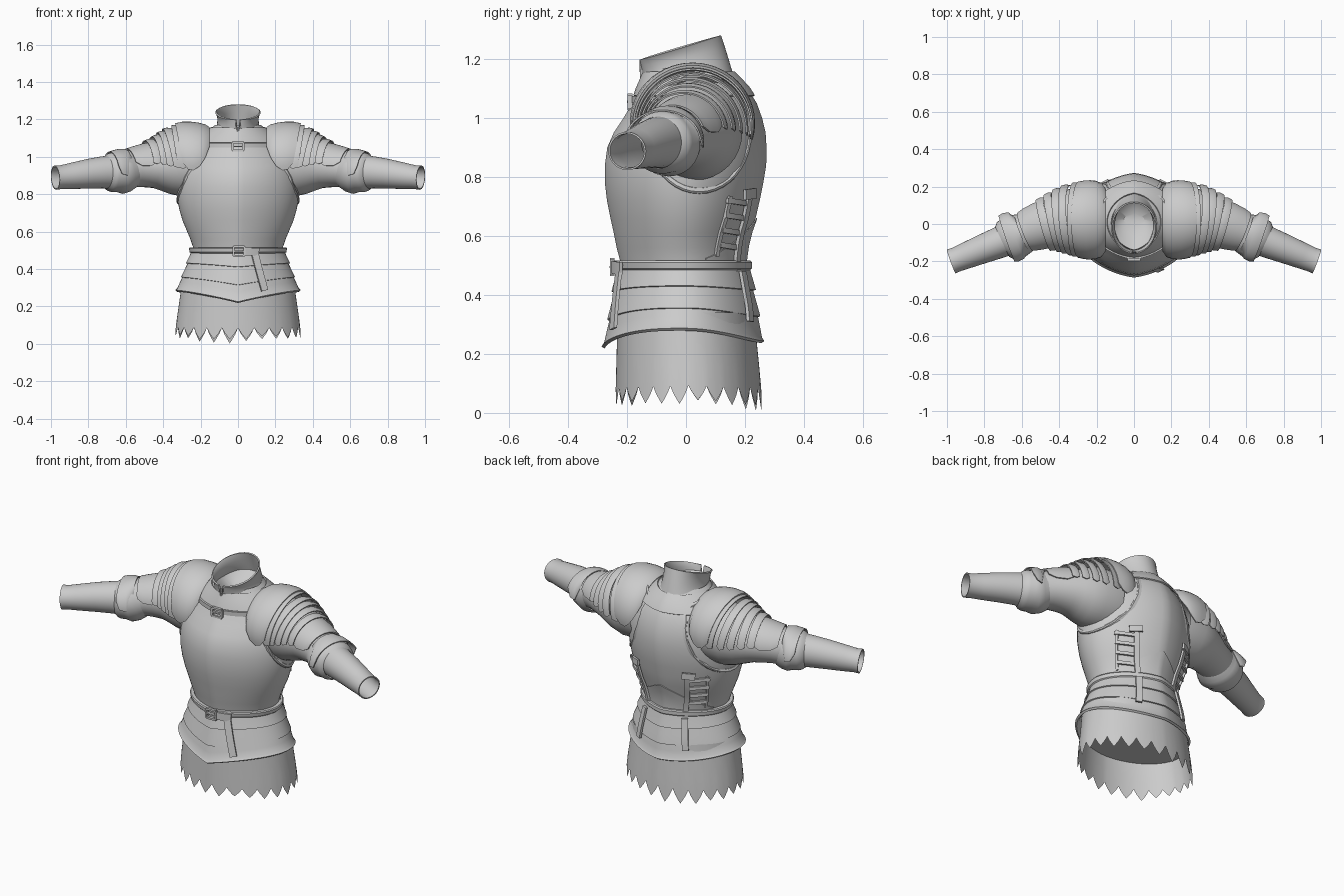
import bpy, bmesh, math, random
from mathutils import Vector
from math import sin, cos, pi, radians

random.seed(4)
if "Cube" in bpy.data.objects:
    bpy.data.objects.remove(bpy.data.objects["Cube"])

steel = bpy.data.materials.new("plain_grey")
steel.use_nodes = True
GREY = (0.6, 0.6, 0.6, 1)
steel.diffuse_color = GREY
steel.node_tree.nodes["Principled BSDF"].inputs["Base Color"].default_value = GREY
UP = Vector((0, 0, 1))
SEG = 64
FULL = [2 * pi * i / SEG for i in range(SEG)]

# Horizontal sections: height, half width, front y, back y
TORSO = [(.46, .23, -.215, .2), (.51, .238, -.222, .2), (.56, .255, -.235, .206),
         (.61, .276, -.245, .218), (.66, .297, -.256, .236), (.72, .314, -.268, .25),
         (.78, .325, -.275, .262), (.84, .328, -.275, .272), (.9, .322, -.267, .273),
         (.95, .31, -.245, .27), (1.0, .288, -.212, .258), (1.05, .255, -.182, .24),
         (1.09, .22, -.162, .215), (1.13, .17, -.146, .18), (1.17, .122, -.138, .148)]
FAULD = [(.22, .328, -.275, .252), (.28, .318, -.268, .247),
         (.36, .292, -.255, .24), (.5, .243, -.228, .212)]
SKIRT = [(0, .338, -.24, .26), (.1, .332, -.238, .254), (.32, .3, -.232, .232)]


def section(table, a, z, off=0.0, ridge=.15):
    """Point on a body section; angle 0 is +x, a quarter turn is the back."""
    lo, hi = table[0], table[-1]
    for p, q in zip(table, table[1:]):
        if p[0] <= z <= q[0]:
            lo, hi = p, q
    f = min(1, max(0, (z - lo[0]) / (hi[0] - lo[0])))
    w, front, back = (lo[k] + (hi[k] - lo[k]) * f for k in (1, 2, 3))
    half, mid = (back - front) / 2 + off, (back + front) / 2
    crest = 1 - ridge * abs(cos(a))
    return Vector(((w + off) * cos(a), mid + half * sin(a) * crest, z))


def loft(name, rings, closed=True, caps=False, thick=0, mirror=False):
    """Skin a list of point rings and finish the object."""
    bm = bmesh.new()
    rows = [[bm.verts.new(p) for p in ring] for ring in rings]
    n = len(rows[0])
    for r, s in zip(rows, rows[1:]):
        for i in range(n if closed else n - 1):
            j = (i + 1) % n
            bm.faces.new((r[i], r[j], s[j], s[i]))
    if caps:
        bm.faces.new(rows[0])
        bm.faces.new(rows[-1])
    bmesh.ops.recalc_face_normals(bm, faces=bm.faces)
    mesh = bpy.data.meshes.new(name)
    bm.to_mesh(mesh)
    bm.free()
    mesh.materials.append(steel)
    ob = bpy.data.objects.new(name, mesh)
    bpy.context.collection.objects.link(ob)
    if thick:
        m = ob.modifiers.new("thickness", 'SOLIDIFY')
        m.thickness, m.offset = thick, 0
    if mirror:
        ob.modifiers.new("pair", 'MIRROR').use_clip = False
    bpy.ops.object.select_all(action='DESELECT')
    ob.select_set(True)
    bpy.context.view_layer.objects.active = ob
    bpy.ops.object.convert(target='MESH')
    bpy.ops.object.shade_smooth_by_angle(angle=radians(35))


def limb(name, stations, thick=0, steps=32):
    """Mirrored shell along an arm: x, y, z, side radius, up radius, half span in degrees."""
    c = [Vector(s[:3]) for s in stations]
    rings = []
    for i, (x, y, z, rs, ru, span) in enumerate(stations):
        t = (c[min(i + 1, len(c) - 1)] - c[max(i - 1, 0)]).normalized()
        side = UP.cross(t).normalized()
        top = t.cross(side)
        closed = span >= 180
        count = steps if closed else steps + 1
        ring = []
        for k in range(count):
            a = radians(span) * (2 * k / steps - 1)
            ring.append(c[i] + side * rs * sin(a) + top * ru * cos(a))
        rings.append(ring)
    loft(name, rings, closed, thick=thick, mirror=True)


def strap(name, pts, normals, width, thick, mirror=False):
    rings = []
    for i, (p, n) in enumerate(zip(pts, normals)):
        t = pts[min(i + 1, len(pts) - 1)] - pts[max(i - 1, 0)]
        s = t.cross(n).normalized() * width / 2
        d = n * thick / 2
        rings.append([p - s - d, p + s - d, p + s + d, p - s + d])
    loft(name, rings, caps=True, mirror=mirror)


def body_strap(name, table, stops, width, off, mirror=False, thick=.012, steps=8):
    """Strap lying on the body between two (angle, height) stops."""
    (a, z), (b, w) = stops
    pts, normals = [], []
    for i in range(steps + 1):
        f = i / steps
        g = radians(a + (b - a) * f)
        pts.append(section(table, g, z + (w - z) * f, off))
        normals.append(Vector((cos(g), sin(g), 0)))
    strap(name, pts, normals, width, thick, mirror)


def buckle(name, centre, w, h):
    front = Vector((0, -1, 0))
    c = Vector(centre)
    for k in (-1, 1):
        for part, d, e in (("bar", Vector((0, 0, h / 2)), Vector((w / 2, 0, 0))),
                           ("rail", Vector((w / 2, 0, 0)), Vector((0, 0, h / 2)))):
            strap(name + "_" + part, [c + e * k - d, c + e * k + d], [front] * 2, .011, .016)
    strap(name + "_tongue", [c - Vector((w / 2, 0, 0)), c + Vector((w / 2, 0, 0))],
          [front] * 2, .007, .02)


def body_rings(table, levels, ridge=.15):
    return [[section(table, a, z, off, ridge) for a in FULL] for z, off in levels]


# Cuirass with a bowl closing the neck, lower back plate and gorget
loft("cuirass", body_rings(TORSO, [(s[0], 0) for s in TORSO] + [(1.14, -.06), (1.11, -.14)]),
     caps=True)
back = [radians(25 + 130 * i / 40) for i in range(41)]
loft("lower_back_plate",
     [[section(TORSO, a, .48 + f * (.03 + .15 * (1 - abs(cos(a)))), .004)
       for a in back] for f in (0, .25, .5, .75, 1)], closed=False, thick=.004)
loft("gorget", body_rings(TORSO, [(1.075, .006), (1.1, .009), (1.13, .008), (1.155, .003)], .1),
     thick=.007)

# Tilted collar with a notch at the throat
collar = []
for f in (0, .15, .4, .7, .95, 1):
    ring = []
    for a in FULL:
        y = (.012 + .15 * sin(a)) * (1 - f) + (-.02 + .135 * sin(a)) * f
        x = (.13 - .018 * sin(pi * f) ** .7 - .012 * f) * cos(a)
        top = 1.245 + .3 * y
        if abs(a - 1.5 * pi) < .01:
            top -= .08
        ring.append(Vector((x, y, 1.125 + (top - 1.125) * f)))
    collar.append(ring)
loft("collar", collar, thick=.008)

# Chest strap
body_strap("chest_strap", TORSO, ((-128, 1.062), (-52, 1.062)), .024, .008, steps=16)
buckle("chest_buckle", (0, -.19, 1.055), .06, .045)

# Fauld lames, each stepping out over the next, dipping to a point at the front
for i, (hi, lo) in enumerate(((.51, .43), (.445, .355), (.37, .283))):
    rings = []
    for f in (0, .5, .88, 1):
        z = hi + (lo - hi) * f
        dip = .062 * max(0, (.5 - z) / .22)
        flare = .012 * f - .004 + (.006 if i == 2 and f == 1 else 0)
        ring = []
        for a in FULL:
            p = section(FAULD, a, z, flare)
            peak = 1 - abs(cos(a))
            p.z -= dip * (peak ** 1.3 if sin(a) < 0 else .7 * abs(sin(a)) ** 2)
            ring.append(p)
        rings.append(ring)
    loft("fauld_lame", rings, thick=.012 if i == 2 else .007)

# Ragged cloth skirt with a closed underside
teeth, per = 24, 6
depth = [random.uniform(.04, .065) for _ in range(teeth)]
skirt = []
for f in (0, .35, .7, 1):
    ring = []
    for i in range(teeth * per):
        a = 2 * pi * i / (teeth * per)
        k = 1 - abs((i % per) / per - .5) * 2
        edge = .093 - .008 * abs(sin(a)) - (depth[i // per] + .02 * max(0, sin(a))) * k ** .8
        ring.append(section(SKIRT, a, .34 + (max(edge, 0) - .34) * f, 0, .04))
    skirt.append(ring)
loft("ragged_skirt", skirt)
loft("skirt_underside", body_rings(SKIRT, [(.24, -.001), (.25, -.001)], .04), caps=True)

# Belt, buckle and hanging end
belt = [(.484, -.005), (.484, .018), (.49, .024), (.51, .024), (.516, .018), (.516, -.005)]
loft("belt", body_rings(TORSO, belt))
buckle("belt_buckle", (.005, -.25, .495), .06, .05)
body_strap("belt_loop", FAULD, ((-84, .495), (-66, .49)), .042, .026)
body_strap("belt_end", FAULD, ((-71, .5), (-65, .285)), .038, .022)

# Side lacing straps
body_strap("side_strap", TORSO, ((61, .755), (62, .47)), .028, .014, True)
body_strap("side_strap_end", FAULD, ((62, .48), (63, .31)), .034, .02, True)
body_strap("side_strap_knot", TORSO, ((66, .745), (54, .74)), .035, .02, True)
body_strap("lacing_rail", TORSO, ((42, .735), (37, .53)), .014, .006, True)
for z in (.71, .66, .61, .56):
    body_strap("lacing_rung", TORSO, ((61, z), (39, z + .01)), .018, .009, True)

# Thin flange around each armhole
path = []
for i in range(40):
    g = 2 * pi * i / 40
    y, z = .045 + .172 * cos(g), .95 + .2 * sin(g)
    rim = min((section(TORSO, radians(d), min(z, 1.1)) for d in range(-88, 89, 2)),
              key=lambda p: abs(p.y - y))
    path.append(Vector((rim.x, y, z)))
rim_rings = [[p + Vector((h, (p.y - .045) * s, (p.z - .95) * s)) for p in path]
             for h, s in ((-.012, .05), (.004, .03), (.008, 0), (.004, -.06), (-.01, -.1))]
loft("armhole_flange", rim_rings, mirror=True)

# Sleeve, forearm and elbow guard
limb("sleeve", [(.22, .035, .96, .155, .17, 180), (.32, .032, .955, .16, .166, 180),
                (.38, .022, .95, .148, .148, 180), (.42, .014, .947, .136, .128, 180),
                (.46, .004, .945, .124, .112, 180), (.51, -.012, .942, .113, .105, 180),
                (.55, -.028, .938, .106, .1, 180), (.59, -.045, .932, .103, .1, 180),
                (.64, -.068, .92, .098, .095, 180), (.7, -.09, .92, .085, .085, 180)])
limb("forearm", [(.66, -.075, .92, .085, .088, 180), (.73, -.103, .916, .08, .082, 180),
                 (.8, -.13, .909, .075, .076, 180), (.9, -.17, .896, .067, .066, 180),
                 (.95, -.19, .89, .063, .06, 180), (.977, -.2, .888, .065, .062, 180)],
     thick=.006)
limb("elbow_guard", [(.575, -.038, .93, .103, .1, 180), (.6, -.052, .924, .112, .113, 180),
                     (.63, -.065, .919, .122, .118, 180), (.65, -.072, .917, .116, .106, 180),
                     (.675, -.082, .917, .112, .106, 180), (.69, -.088, .917, .107, .1, 180),
                     (.705, -.095, .917, .088, .088, 180)])
limb("elbow_wing", [(.6, -.05, .922, .116, .116, 50), (.63, -.062, .92, .128, .119, 100),
                    (.66, -.071, .918, .133, .114, 95), (.68, -.078, .917, .136, .108, 70)],
     thick=.006)

# Shoulder dome and its overlapping lames
limb("pauldron", [(.155, .022, .985, .178, .17, 66), (.175, .022, .985, .195, .183, 86),
                  (.205, .022, .985, .205, .193, 100), (.24, .022, .983, .208, .201, 106),
                  (.27, .023, .98, .205, .205, 103), (.295, .023, .975, .2, .203, 92)],
     thick=.009)
lames = [(.27, .024, .98, .196, .193), (.325, .024, .971, .19, .191),
         (.365, .02, .963, .179, .182), (.405, .014, .957, .165, .167),
         (.445, .005, .953, .149, .148), (.485, -.006, .949, .134, .13)]
for i, (p, q) in enumerate(zip(lames, lames[1:])):
    span = 98 - 4 * i
    mid = [(u + v) / 2 for u, v in zip(p, q)]
    limb("shoulder_lame",
         [(x, y, z, rs + o, ru + o, span + e) for (x, y, z, rs, ru), o, e
          in ((p, -.008, 0), (mid, .003, 4), (q, .006, 0))], thick=.006)
limb("upper_arm_plate", [(.45, .005, .95, .13, .126, 75), (.5, -.01, .947, .124, .12, 88),
                         (.55, -.028, .941, .116, .111, 84), (.58, -.04, .936, .112, .106, 70)],
     thick=.007)
